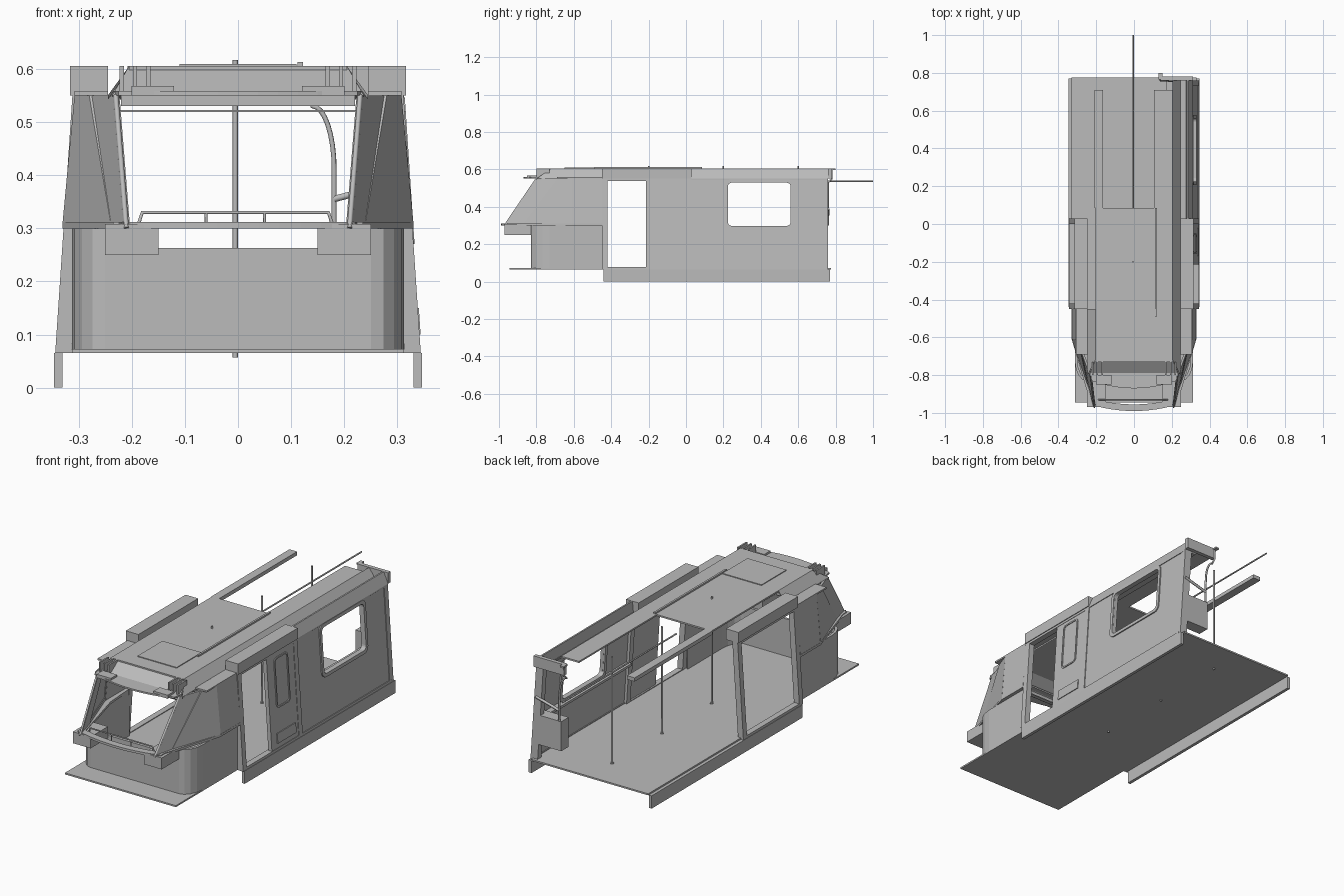
import bpy, bmesh, math
from mathutils import Vector

if "Cube" in bpy.data.objects:
    bpy.data.objects.remove(bpy.data.objects["Cube"], do_unlink=True)

# Shared heights
FLOOR, SILL, EAVE, ROOF = .065, .3, .55, .605
# Shared stations from front to back
TIP, CAB, BROW, WINDOW = -.97, -.83, -.8, -.61
DOOR_FRONT, DOOR_BACK, ROOF_CUT, REAR = -.45, .03, .085, .76
# Shared half widths
BODY, SHELL, COVE, CROWN, FACE = .33, .312, .245, .205, .25
# Shared thicknesses
THIN, PLATE, BAR = .008, .012, .03

mat = bpy.data.materials.new("plain_grey")
mat.use_nodes = True
mat.diffuse_color = (.5, .5, .5, 1)
mat.node_tree.nodes["Principled BSDF"].inputs["Base Color"].default_value = mat.diffuse_color


def link(name, data):
    data.materials.append(mat)
    bpy.context.collection.objects.link(bpy.data.objects.new(name, data))


def loft(name, loops, closed=False):
    """Join matching loops of points; cap the ends unless the loft is closed."""
    bm = bmesh.new()
    rows = [[bm.verts.new(point) for point in points] for points in loops]
    pairs = list(zip(rows, rows[1:]))
    if closed:
        pairs.append((rows[-1], rows[0]))
    else:
        bm.faces.new(rows[0])
        bm.faces.new(rows[-1])
    for a, b in pairs:
        for j in range(len(a)):
            bm.faces.new((a[j - 1], a[j], b[j], b[j - 1]))
    bmesh.ops.recalc_face_normals(bm, faces=bm.faces)
    mesh = bpy.data.meshes.new(name)
    bm.to_mesh(mesh)
    bm.free()
    link(name, mesh)


def moved(points, offset):
    return [Vector(point) + Vector(offset) for point in points]


def slab(name, points, offset):
    loft(name, [points, moved(points, offset)])


def ring(name, outer, inner, offset):
    loft(name, [outer, inner, moved(inner, offset), moved(outer, offset)], closed=True)


def flat(name, outline, bottom, height):
    slab(name, [(x, y, bottom) for x, y in outline], (0, 0, height))


def box(name, x, y, z):
    (left, right), (front, back) = x, y
    flat(name, [(left, front), (right, front), (right, back), (left, back)], z[0], z[1] - z[0])


def wide(name, half, y, z):
    box(name, (-half, half), y, z)


def tube(name, points, radius):
    curve = bpy.data.curves.new(name, 'CURVE')
    curve.dimensions = '3D'
    curve.bevel_depth, curve.bevel_resolution, curve.use_fill_caps = radius, 1, True
    spline = curve.splines.new('POLY')
    spline.points.add(len(points) - 1)
    for target, point in zip(spline.points, points):
        target.co = (*point, 1)
    link(name, curve)


def wall_x(z):
    return .34 - (z - FLOOR) / 15


def wall(name, side, y, z, out=0, thick=PLATE):
    """Slab lying in the leaning plane of a side wall."""
    (front, back), (low, high) = y, z
    corners = (front, low), (back, low), (back, high), (front, high)
    slab(name, [(side * (wall_x(c) + out), a, c) for a, c in corners], (-side * thick, 0, 0))


def rounded(y, z, radius, inset=0):
    """Rounded rectangle standing just proud of the left wall."""
    reach, points = radius + inset, []
    centres = (y[1], z[1], -1, -1), (y[0], z[1], 1, -1), (y[0], z[0], 1, 1), (y[1], z[0], -1, 1)
    for quarter, (cy, cz, dy, dz) in enumerate(centres):
        for step in range(5):
            angle = math.pi / 2 * (quarter + step / 4)
            height = cz + dz * reach + radius * math.sin(angle)
            points.append((wall_x(height) + .006, cy + dy * reach + radius * math.cos(angle), height))
    return points


def shrink(points, factor):
    centre = sum(map(Vector, points), Vector()) / len(points)
    return [centre.lerp(Vector(point), factor) for point in points]


def bow(half, front, sweep):
    """Shallow arc across the front, as x and y pairs."""
    steps = [i / 6 - 1 for i in range(13)]
    return [(half * t, front + sweep * t * t) for t in steps]


# Floor plates
wide("rear_floor", BODY, (DOOR_FRONT, .775), (FLOOR, FLOOR + THIN))
wide("front_floor", SHELL, (-.945, DOOR_FRONT), (FLOOR, FLOOR + THIN))

for side, label in ((1, "left_"), (-1, "right_")):
    def flip(*points):
        return [(side * x, *rest) for x, *rest in points]

    def side_box(name, inner, outer, y, z):
        box(label + name, (side * inner, side * outer), y, z)

    inward = (-side * PLATE, 0, 0)
    side_box("skirt", BODY, BODY + .016, (-.44, .77), (0, FLOOR))

    # Cab lower shell with its rounded front corner
    corner = [(FACE + (SHELL - FACE) * math.cos(a), CAB + .1 - .1 * math.sin(a))
              for a in [math.pi * i / 8 for i in range(5)]]
    outer = [(SHELL, DOOR_FRONT)] + corner
    inner = [(x - PLATE, y + THIN) for x, y in reversed(outer)]
    flat(label + "cab_lower_wall", flip(*outer, *inner), FLOOR, SILL - FLOOR)

    # Cab ledge, rear pillar panel, angled window, windscreen pillar
    flat(label + "cab_ledge", flip((.22, TIP), (FACE, -.88), (BODY, WINDOW), (BODY, DOOR_FRONT),
         (SILL, DOOR_FRONT), (.29, WINDOW), (.2, -.95)), SILL, PLATE)
    top_x = wall_x(EAVE)
    slab(label + "cab_pillar_panel", flip((BODY, WINDOW, SILL), (BODY, DOOR_FRONT, SILL),
         (top_x, DOOR_FRONT, EAVE), (top_x, WINDOW, EAVE)), inward)
    window = flip((.24, -.87, SILL + PLATE), (BODY, WINDOW, SILL + PLATE),
                  (top_x, WINDOW, EAVE), (.28, -.69, EAVE))
    ring(label + "cab_window_frame", window, shrink(window, .83), inward)
    slab(label + "cab_window_pane", shrink(window, .84), (-side * THIN, 0, 0))
    slab(label + "windscreen_pillar", flip((.215, TIP, SILL), (.24, -.87, SILL),
         (.275, -.69, EAVE), (.235, BROW, EAVE)), inward)
    tube(label + "windscreen_edge", flip((.21, TIP, SILL), (.23, BROW, EAVE)), .005)
    side_box("corner_block", .15, FACE, (TIP, CAB), (FACE, SILL + THIN))

    # Cab roof flank, ledge and nose details
    slab(label + "cab_roof_side", flip((CROWN, -.72, ROOF), (COVE, BROW, EAVE),
         (COVE, DOOR_FRONT, EAVE), (CROWN, DOOR_FRONT, ROOF)), (0, 0, -THIN))
    side_box("cab_roof_ledge", COVE, top_x, (-.69, DOOR_FRONT), (EAVE, EAVE + THIN))
    side_box("nose_lamp", .12, .2, (-.85, BROW), (EAVE, EAVE + .018))
    for i in range(3):
        x = .165 + i / 40
        side_box("nose_rib", x, x + THIN, (BROW, -.73), (EAVE, ROOF))

    # Door frame with overhead housing
    side_box("door_housing", COVE, .316, (DOOR_FRONT, DOOR_BACK), (EAVE, ROOF))
    for y in (DOOR_FRONT, DOOR_BACK - BAR):
        wall(label + "door_post", side, (y, y + BAR), (FLOOR, EAVE), .004, BAR)
    for z in (FLOOR, EAVE - PLATE):
        wall(label + "door_cross_bar", side, (DOOR_FRONT, DOOR_BACK), (z, z + PLATE), .004, BAR)

# Front panel, windscreen sill and dash rail
wide("front_panel", FACE, (CAB, CAB + PLATE), (FLOOR, .263))
front_arc = bow(.235, -.99, .035)
flat("windscreen_sill", front_arc + [(x, y + .035) for x, y in reversed(front_arc)], SILL, PLATE)
RAIL_TOP = SILL + BAR
tube("dash_rail", [(x, -.93, z) for x, z in ((-.19, SILL), (-.18, RAIL_TOP),
                                             (.17, RAIL_TOP), (.18, SILL))], .004)
for x in (-.06, .05):
    tube("dash_rail_post", [(x, -.93, SILL), (x, -.93, RAIL_TOP)], .003)

# Windscreen header, visor and sloping roof nose
wide("windscreen_header", .22, (BROW, BROW + .02), (EAVE - .02, EAVE))
wide("header_strip", .23, (-.785, -.765), (.519, .523))
flat("visor", bow(.225, -.87, .04) + [(.238, -.75), (-.238, -.75)], EAVE, THIN)
slab("roof_nose", [(-.237, BROW, EAVE), (.237, BROW, EAVE), (CROWN, -.72, ROOF),
                   (-CROWN, -.72, ROOF)], (0, PLATE, -THIN))

# Roof
wide("roof_panel", CROWN, (-.73, ROOF_CUT), (ROOF - THIN, ROOF))
wide("roof_hatch", .11, (-.65, DOOR_FRONT), (ROOF, ROOF + .004))
box("roof_seam_rail", (.112, .122), (-.49, ROOF_CUT), (ROOF, ROOF + THIN))
box("right_roof_beam", (-.208, -.165), (ROOF_CUT, .71), (.586, ROOF))
box("left_roof_strip", (.105, CROWN), (ROOF_CUT, .71), (ROOF - THIN, ROOF))
slab("left_roof_slope", [(CROWN, DOOR_FRONT, ROOF), (COVE, DOOR_FRONT, EAVE),
                         (COVE, REAR, EAVE), (CROWN, REAR, ROOF)], (0, 0, -THIN))
box("left_roof_ledge", (COVE, SHELL), (DOOR_BACK, REAR), (EAVE - THIN, EAVE))
slab("left_roof_cove", [(x, DOOR_BACK, z) for x, z in ((.275, EAVE), (SHELL, EAVE), (.288, ROOF),
                                                       (.28, ROOF))], (0, REAR - DOOR_BACK, 0))
box("roof_end_trim", (.14, SHELL), (REAR, REAR + .02), (EAVE, ROOF))

# Left wall built around its window opening
LENGTH, OPEN_Y, OPEN_Z = (DOOR_BACK, REAR - PLATE), (.225, .56), (.297, .53)
wall("left_wall_lower", 1, LENGTH, (FLOOR, OPEN_Z[0]))
wall("left_wall_upper", 1, LENGTH, (OPEN_Z[1], EAVE))
wall("left_wall_front", 1, (LENGTH[0], OPEN_Y[0]), OPEN_Z)
wall("left_wall_back", 1, (OPEN_Y[1], LENGTH[1]), OPEN_Z)
around = (.207, .576), (.281, .546)
ring("left_window_frame", rounded(*around, BAR), rounded(*around, .02, .017), (-.026, 0, 0))
wall("left_wall_rear_post", 1, (REAR - BAR, REAR), (FLOOR, EAVE), .003, .04)
wall("left_wall_base_trim", 1, LENGTH, (FLOOR, FLOOR + PLATE), .004, .02)
wall("left_wall_inner_rail", 1, LENGTH, (.275, .288), -PLATE, BAR)

# Left door leaf beside the open doorway
wall("left_door_leaf", 1, (-.215, .01), (FLOOR, EAVE), .002, .02)
trim = (-.16, -.05), (.27, .52)
ring("left_door_leaf_trim", rounded(*trim, .02), rounded(*trim, .016, THIN), (-THIN, 0, 0))
wall("left_door_lower_plate", 1, (-.17, -.02), (.1, .15), .006, THIN)

# Rear box, floor poles and overhead rod
box("rear_wall_box", (.17, SHELL), (.7, REAR), (.15, SILL))
POLE_X = -.005
for y in (-.2, .2, .6):
    tube("floor_pole", [(POLE_X, y, FLOOR - THIN), (POLE_X, y, ROOF + PLATE)], .005)
    tube("pole_foot", [(POLE_X, y, FLOOR), (POLE_X, y, FLOOR + PLATE)], THIN)
tube("overhead_rod", [(POLE_X, ROOF_CUT, .536), (POLE_X, 1, .536)], .004)

# Bent grab rail at the rear
bend = [(.14 + .041 * math.sin(a), REAR, .41 + .12 * math.cos(a))
        for a in [math.pi * i / 16 for i in range(9)]]
tube("bent_rail", [(.14, .78, ROOF), (.14, .78, EAVE), *bend, (.181, REAR, SILL)], .005)
tube("bent_rail_bracket", [(.181, REAR, .355), (SHELL, REAR, .39)], .007)
box("rail_cap", (.13, .15), (.765, .8), (ROOF - THIN, ROOF))
